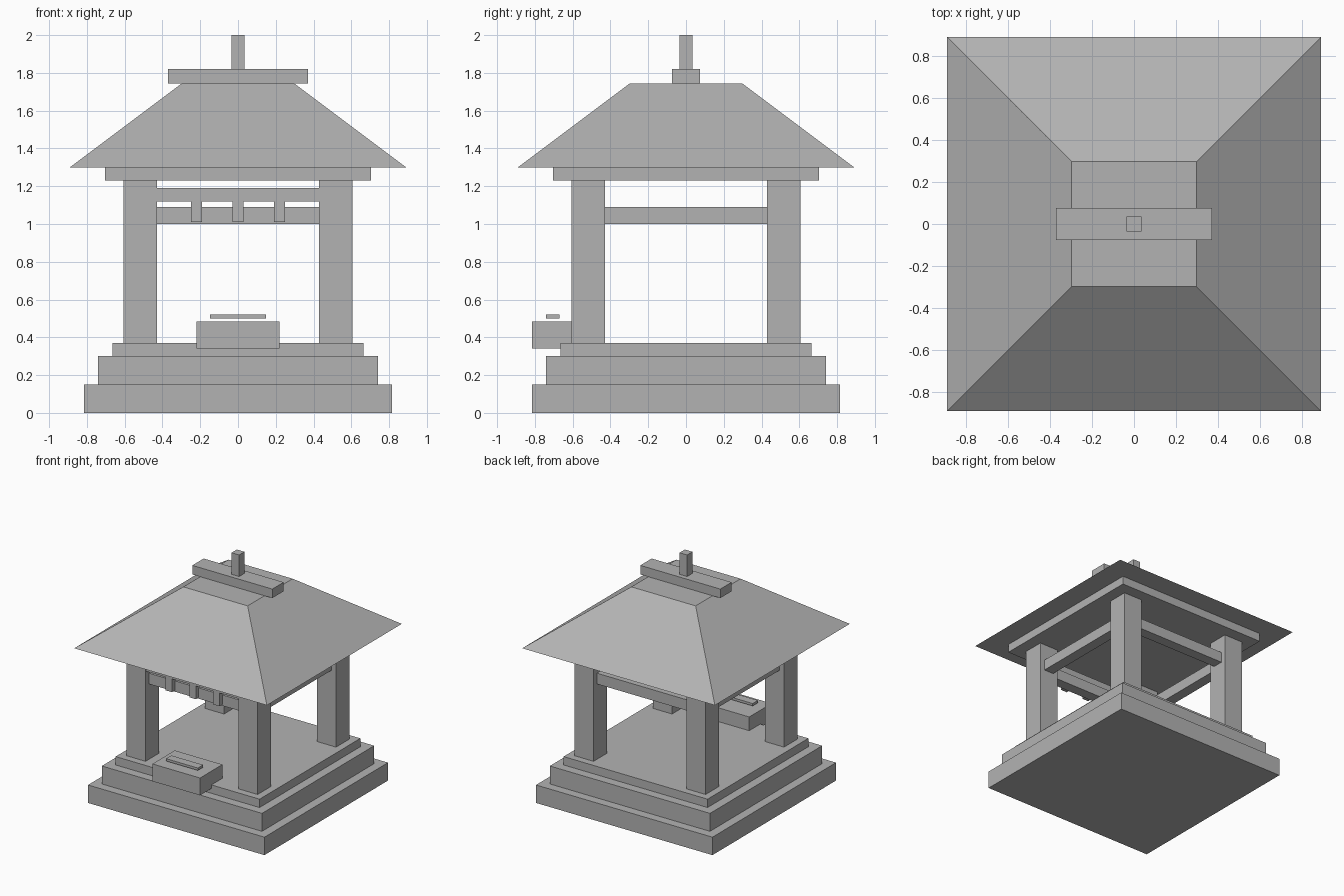
import bpy
import bmesh

cube = bpy.data.objects.get("Cube")
if cube:
    bpy.data.objects.remove(cube, do_unlink=True)

# One plain stone grey for every part
stone = bpy.data.materials.new("stone_grey")
stone.use_nodes = True
GREY = (0.45, 0.45, 0.45, 1.0)
stone.diffuse_color = GREY
stone.node_tree.nodes["Principled BSDF"].inputs["Base Color"].default_value = GREY


def block(name, x, y, z, taper=1.0):
    """Box spanning the (min, max) ranges; taper scales its top face about z."""
    bm = bmesh.new()
    bmesh.ops.create_cube(bm, size=1)
    for v in bm.verts:
        scale = taper if v.co.z > 0 else 1.0
        v.co.x = (x[0] + x[1]) / 2 + v.co.x * (x[1] - x[0]) * scale
        v.co.y = (y[0] + y[1]) / 2 + v.co.y * (y[1] - y[0]) * scale
        v.co.z = z[0] if v.co.z < 0 else z[1]
    mesh = bpy.data.meshes.new(name)
    bm.to_mesh(mesh)
    bm.free()
    mesh.materials.append(stone)
    obj = bpy.data.objects.new(name, mesh)
    bpy.context.collection.objects.link(obj)
    return obj


def around(centre, half):
    return (centre - half, centre + half)


def centred(half):
    return around(0, half)


# Stepped base
for name, half, z in (("lower_step", 0.815, (0, 0.15)),
                      ("middle_step", 0.74, (0.15, 0.30)),
                      ("floor_slab", 0.665, (0.30, 0.37))):
    block(name, centred(half), centred(half), z)

# Corner posts
POST = 0.5175
POST_HALF = 0.0875
INNER = POST - POST_HALF
for side, sx in (("left", 1), ("right", -1)):
    for end, sy in (("front", -1), ("back", 1)):
        block(f"{end}_{side}_post", around(sx * POST, POST_HALF),
              around(sy * POST, POST_HALF), (0.37, 1.23))

# Tie beams between the posts
BEAM_Z = (1.0, 1.09)
for name, s in (("front", -1), ("back", 1)):
    block(name + "_beam", centred(INNER), around(s * POST, 0.045), BEAM_Z)
for name, s in (("right", -1), ("left", 1)):
    block(name + "_beam", around(s * POST, 0.045), centred(INNER), BEAM_Z)

# Front hanging bar with three pendants
HANG_Y = -0.57
block("hanging_bar", centred(INNER), around(HANG_Y, 0.03), (1.12, 1.19))
for name, x in (("right", -0.22), ("middle", 0), ("left", 0.22)):
    block(name + "_pendant", around(x, 0.03), around(HANG_Y, 0.03), (1.01, 1.12))

# Roof, ridge and finial
block("eave_slab", centred(0.705), centred(0.705), (1.23, 1.30))
block("roof", centred(0.89), centred(0.89), (1.30, 1.745), taper=0.297 / 0.89)
block("ridge_beam", centred(0.37), centred(0.075), (1.745, 1.82))
block("finial", centred(0.035), centred(0.035), (1.82, 2.0))

# Offering box with its lid slat
block("offering_box", centred(0.22), (-0.815, -0.52), (0.34, 0.485))
block("lid_slat", centred(0.147), (-0.74, -0.67), (0.50, 0.52))
